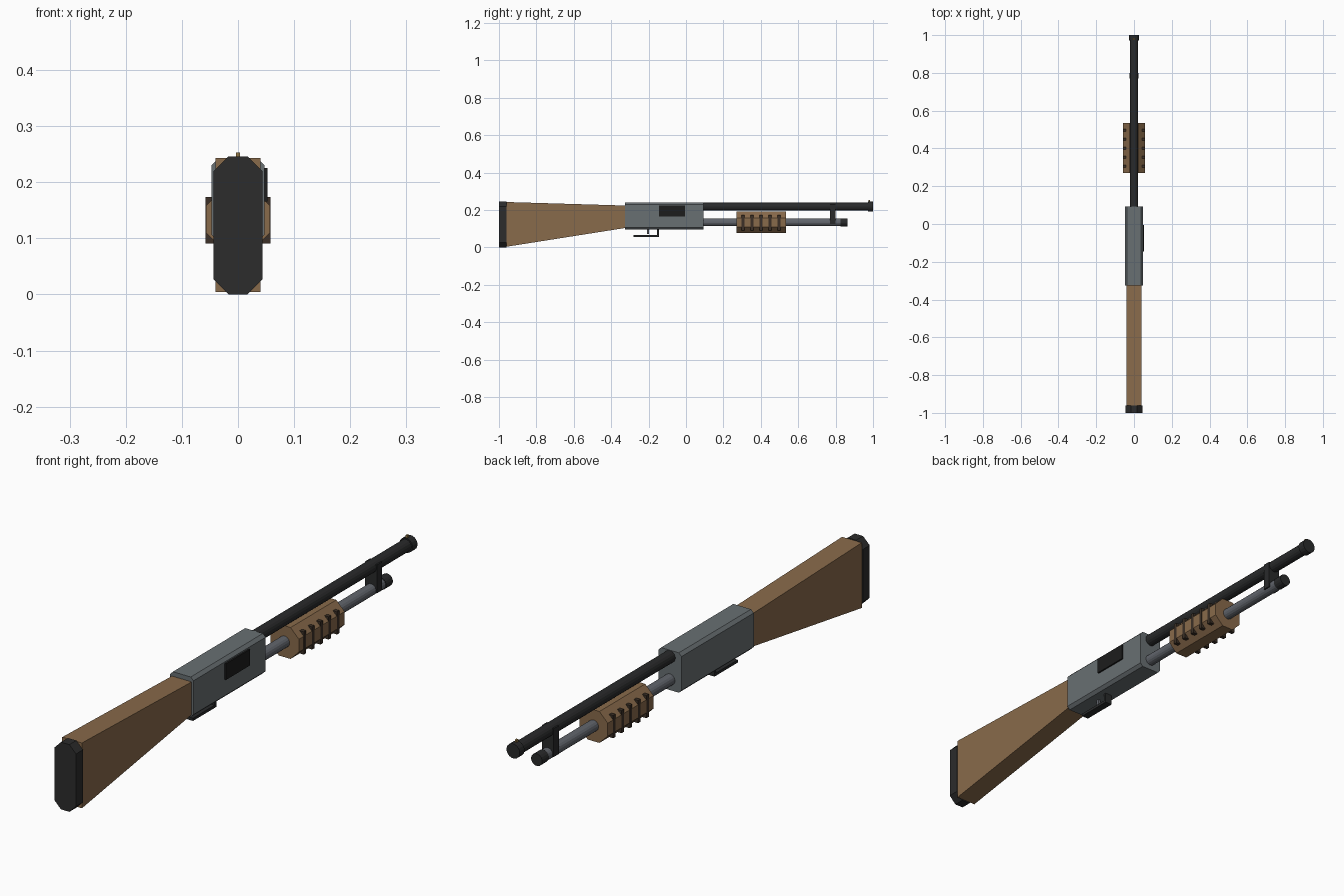
import bpy, bmesh, math
from mathutils import Vector

cube = bpy.data.objects.get("Cube")
if cube:
    bpy.data.objects.remove(cube, do_unlink=True)


def material(name, rgb):
    m = bpy.data.materials.new(name)
    m.use_nodes = True
    m.diffuse_color = (*rgb, 1)
    m.node_tree.nodes["Principled BSDF"].inputs["Base Color"].default_value = (*rgb, 1)
    return m


wood = material("wood", (0.25, 0.145, 0.07))
dark_wood = material("dark wood", (0.045, 0.03, 0.02))
steel = material("receiver steel", (0.14, 0.16, 0.17))
tube_steel = material("tube steel", (0.12, 0.13, 0.15))
black = material("black metal", (0.022, 0.023, 0.024))
rubber = material("black rubber", (0.025, 0.025, 0.025))
port_black = material("port black", (0.012, 0.012, 0.012))
brass = material("brass", (0.3, 0.19, 0.06))


def make(name, bm, mat):
    bmesh.ops.recalc_face_normals(bm, faces=bm.faces)
    mesh = bpy.data.meshes.new(name)
    bm.to_mesh(mesh)
    bm.free()
    mesh.materials.append(mat)
    obj = bpy.data.objects.new(name, mesh)
    bpy.context.collection.objects.link(obj)
    return obj


def loft(name, sections, mat):
    """Skin equal-sized (y, [(x, z), ...]) sections and cap both ends."""
    bm = bmesh.new()
    rings = [[bm.verts.new((x, y, z)) for x, z in pts] for y, pts in sections]
    n = len(rings[0])
    for a, b in zip(rings, rings[1:]):
        for i in range(n):
            j = (i + 1) % n
            bm.faces.new((a[i], a[j], b[j], b[i]))
    bm.faces.new(rings[0])
    bm.faces.new(rings[-1])
    return make(name, bm, mat)


def rect(w, z0, z1):
    return [(-w, z0), (w, z0), (w, z1), (-w, z1)]


def cut_rect(w, z0, z1, c):
    return [(-w + c, z0), (w - c, z0), (w, z0 + c), (w, z1 - c),
            (w - c, z1), (-w + c, z1), (-w, z1 - c), (-w, z0 + c)]


def circle(r, z, n):
    angles = [math.tau * (i + 0.5) / n for i in range(n)]
    return [(r * math.cos(a), z + r * math.sin(a)) for a in angles]


def rod(name, y0, y1, r, z, mat, n=16):
    return loft(name, [(y0, circle(r, z, n)), (y1, circle(r, z, n))], mat)


def box(name, low, high, mat):
    bm = bmesh.new()
    bmesh.ops.create_cube(bm, size=1)
    low, high = Vector(low), Vector(high)
    bmesh.ops.scale(bm, vec=high - low, verts=bm.verts)
    bmesh.ops.translate(bm, vec=(low + high) / 2, verts=bm.verts)
    return make(name, bm, mat)


# Stock and butt pad
pad = cut_rect(0.044, 0, 0.246, 0.027)
loft("butt_pad", [(-1, pad), (-0.96, pad)], rubber)
loft("stock", [(-0.96, rect(0.04, 0.004, 0.243)),
               (-0.32, rect(0.04, 0.105, 0.224))], wood)

# Receiver with ejection port
body = cut_rect(0.047, 0.095, 0.241, 0.011)
loft("receiver", [(-0.325, body), (0.093, body)], steel)
box("ejection_port", (0.045, -0.145, 0.166), (0.053, -0.006, 0.225), port_black)

# Barrel, muzzle ring and front bead
BARREL_Z, TUBE_Z = 0.218, 0.134
rod("barrel", 0.09, 0.99, 0.022, BARREL_Z, black)
rod("muzzle_ring", 0.972, 1.0, 0.027, BARREL_Z, black)
box("front_bead", (-0.004, 0.975, 0.24), (0.004, 0.985, 0.253), brass)

# Magazine tube, end cap and clamp
rod("magazine_tube", 0.09, 0.84, 0.0205, TUBE_Z, tube_steel)
rod("magazine_cap", 0.825, 0.864, 0.0225, TUBE_Z, black)
box("barrel_clamp", (-0.024, 0.77, 0.126), (0.024, 0.8, 0.23), black)

# Octagonal sliding grip with side ribs
rod("slide_grip", 0.27, 0.535, 0.0622, TUBE_Z, wood, n=8)
for i in range(5):
    y = 0.305 + 0.048 * i
    for side, label in ((1, "left"), (-1, "right")):
        x0, x1 = sorted((side * 0.04, side * 0.058))
        box(f"grip_rib_{label}_{i + 1}", (x0, y - 0.007, 0.091),
            (x1, y + 0.007, 0.174), dark_wood)

# Trigger and guard
box("guard_bar", (-0.014, -0.28, 0.057), (0.014, -0.145, 0.067), black)
box("guard_post", (-0.014, -0.155, 0.06), (0.014, -0.145, 0.1), black)
box("trigger", (-0.005, -0.208, 0.073), (0.005, -0.198, 0.1), tube_steel)
